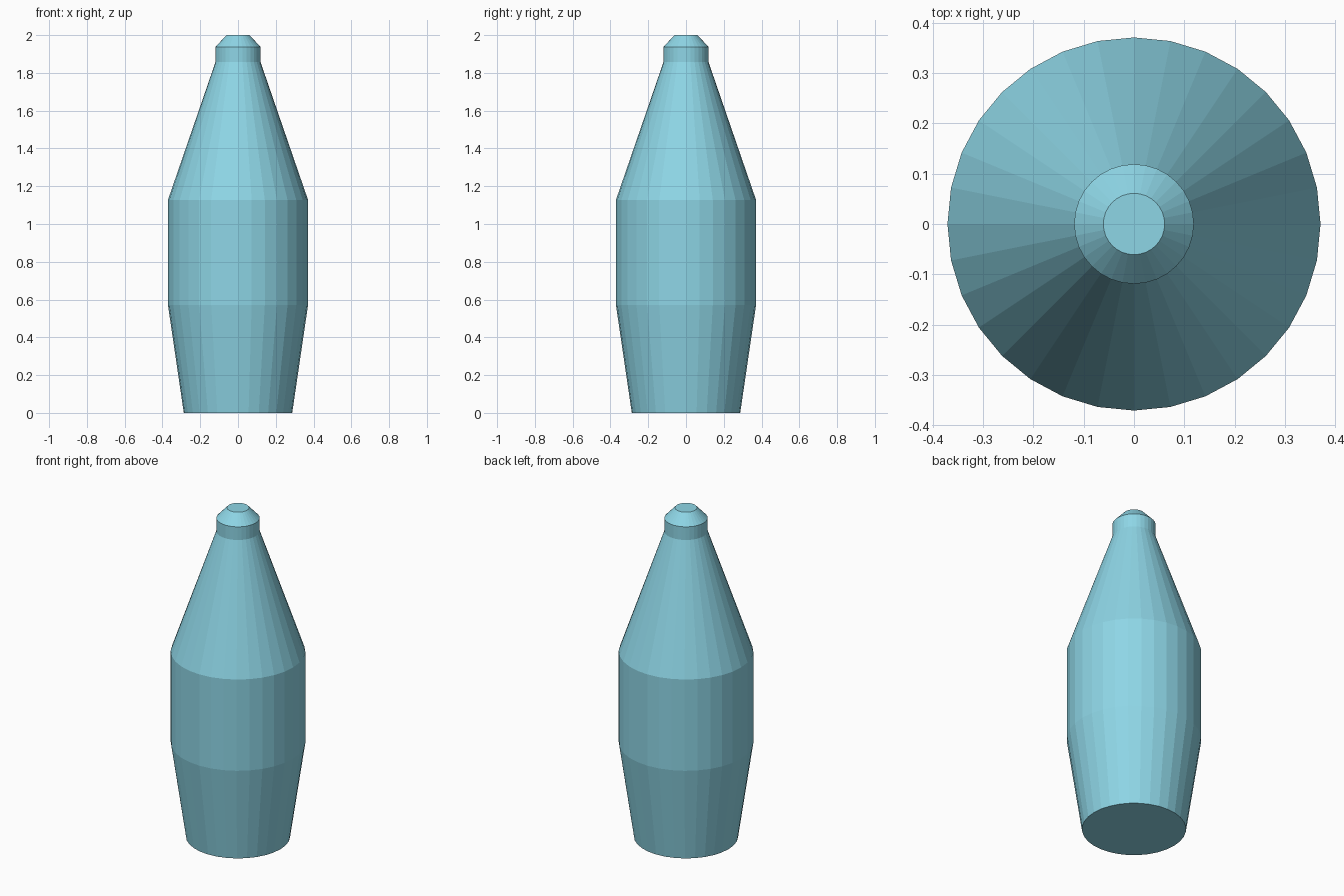
import bpy, bmesh
from math import cos, sin, tau

if "Cube" in bpy.data.objects:
    bpy.data.objects.remove(bpy.data.objects["Cube"])

SIDES = 32
# Radius and height of each ring, from base to tip
PROFILE = [(0.287, 0.0), (0.371, 0.572), (0.371, 1.127),
           (0.119, 1.858), (0.119, 1.938), (0.061, 2.0)]


def lathe(name, profile, sides):
    """Closed flat-shaded body of revolution around z."""
    bm = bmesh.new()
    rings = [[bm.verts.new((r * cos(tau * i / sides), r * sin(tau * i / sides), z))
              for i in range(sides)] for r, z in profile]
    for low, high in zip(rings, rings[1:]):
        for i in range(sides):
            j = (i + 1) % sides
            bm.faces.new((low[i], low[j], high[j], high[i]))
    bm.faces.new(rings[0][::-1])   # flat base
    bm.faces.new(rings[-1])        # flat tip
    mesh = bpy.data.meshes.new(name)
    bm.to_mesh(mesh)
    bm.free()
    obj = bpy.data.objects.new(name, mesh)
    bpy.context.collection.objects.link(obj)
    return obj


# Bottle body with shoulder, neck and bevelled top
bottle = lathe("bottle", PROFILE, SIDES)
blue = bpy.data.materials.new("light_blue")
blue.diffuse_color = (0.27, 0.67, 0.79, 1.0)
blue.use_nodes = True
blue.node_tree.nodes["Principled BSDF"].inputs["Base Color"].default_value = blue.diffuse_color
bottle.data.materials.append(blue)
